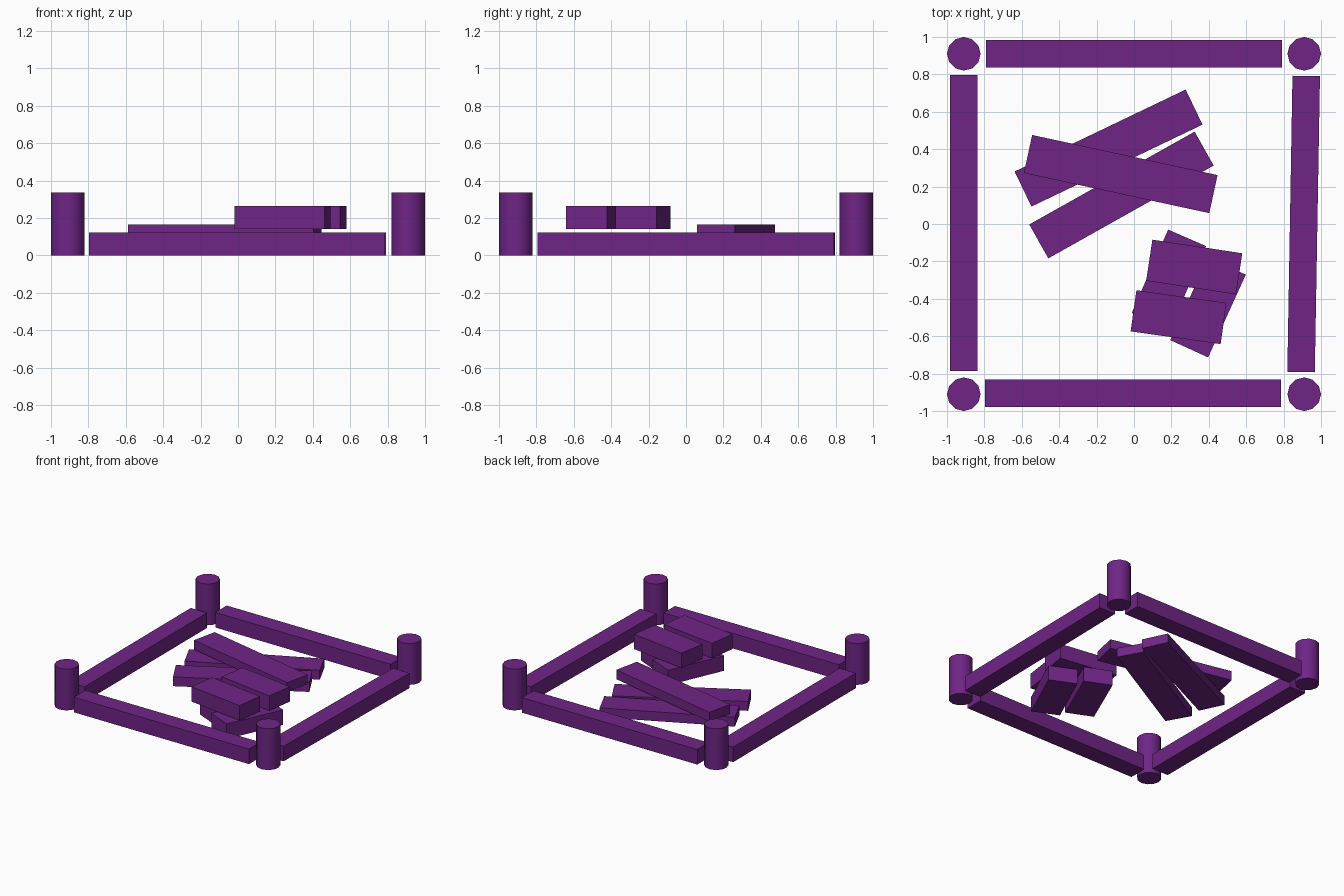
import bpy
from math import radians

if "Cube" in bpy.data.objects:
    bpy.data.objects.remove(bpy.data.objects["Cube"])

mat = bpy.data.materials.new("purple")
mat.diffuse_color = (0.16, 0.018, 0.24, 1)
mat.use_nodes = True
mat.node_tree.nodes["Principled BSDF"].inputs["Base Color"].default_value = mat.diffuse_color


def box(name, x, y, z0, z1, length, width, angle):
    """Flat beam lying between z0 and z1, turned by angle degrees."""
    bpy.ops.mesh.primitive_cube_add(size=1, location=(x, y, (z0 + z1) / 2),
                                    rotation=(0, 0, radians(angle)))
    o = bpy.context.object
    o.name = name
    o.scale = (length, width, z1 - z0)
    o.data.materials.append(mat)


def post(name, x, y, r=0.09, h=0.337):
    bpy.ops.mesh.primitive_cylinder_add(vertices=12, radius=r, depth=h,
                                        location=(x, y, h / 2))
    o = bpy.context.object
    o.name = name
    o.data.materials.append(mat)
    bpy.ops.object.shade_smooth_by_angle(angle=radians(40))


# corner posts
for sx, side in ((-1, "left"), (1, "right")):
    for sy, end in ((-1, "front"), (1, "back")):
        post(f"post_{end}_{side}", 0.91 * sx, 0.91 * sy)

# border rails, the right one slightly askew
for name, x, y, a in (("front", -0.006, -0.906, 0), ("back", 0, 0.911, 0),
                      ("left", -0.911, 0.006, 90), ("right", 0.907, 0, 89)):
    box(f"rail_{name}", x, y, 0, 0.123, 1.583, 0.147, a)

# pile of long thin planks
for name, x, y, z, a in (("lower_back", -0.136, 0.406, 0, 25.6),
                         ("lower_front", -0.067, 0.155, 0, 29.3),
                         ("top", -0.071, 0.267, 0.09, -12.2)):
    box(f"plank_{name}", x, y, z, z + 0.076, 1.014, 0.208, a)

# stack of short thick blocks
for name, x, y, z, a in (("lower_left", 0.187, -0.297, 0, 66.4),
                         ("lower_right", 0.396, -0.446, 0, 65.5),
                         ("upper_back", 0.322, -0.23, 0.141, -8.6),
                         ("upper_front", 0.238, -0.498, 0.141, -8)):
    box(f"block_{name}", x, y, z, z + 0.122, 0.486, 0.222, a)
